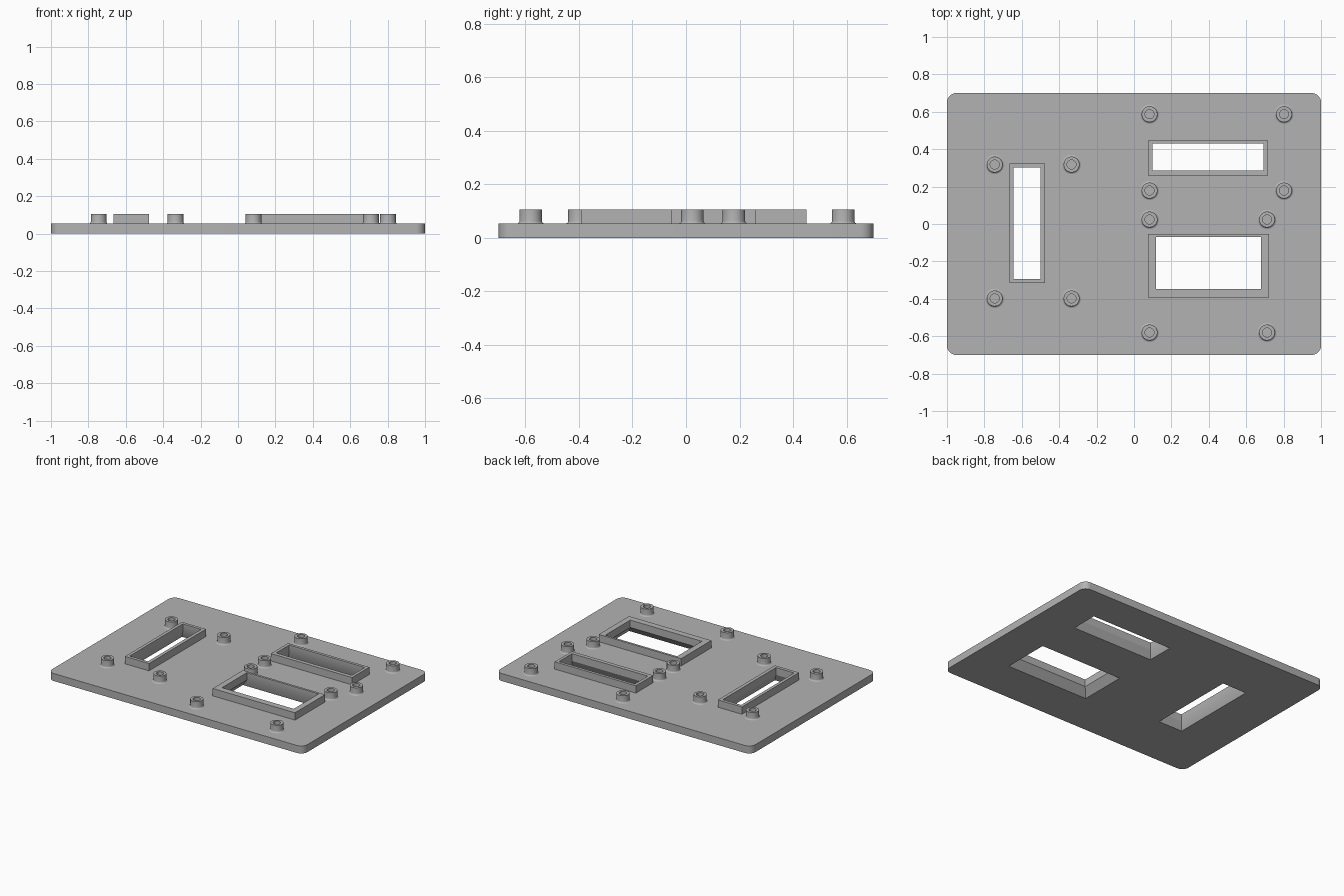
import bpy, bmesh
from math import cos, sin, pi

cube = bpy.data.objects.get("Cube")
if cube:
    bpy.data.objects.remove(cube, do_unlink=True)

grey = bpy.data.materials.new("light_grey")
grey.use_nodes = True
COLOUR = (0.45, 0.45, 0.45, 1)
grey.diffuse_color = COLOUR
grey.node_tree.nodes["Principled BSDF"].inputs["Base Color"].default_value = COLOUR

PLATE_Z, TOP_Z = 0.053, 0.105


def rectangle(x0, x1, y0, y1):
    return [(x0, y0), (x1, y0), (x1, y1), (x0, y1)]


def circle(r, cx=0, cy=0, n=32):
    return [(cx + r * cos(2 * pi * i / n), cy + r * sin(2 * pi * i / n)) for i in range(n)]


def rounded_rectangle(hx, hy, r, steps=8):
    pts = []
    for k, (sx, sy) in enumerate([(1, 1), (-1, 1), (-1, -1), (1, -1)]):
        for i in range(steps + 1):
            a = pi / 2 * (k + i / steps)
            pts.append((sx * (hx - r) + r * cos(a), sy * (hy - r) + r * sin(a)))
    return pts


def ring(bm, pts, z):
    return [bm.verts.new((x, y, z)) for x, y in pts]


def loft(bm, rings):
    for a, b in zip(rings, rings[1:]):
        for i in range(len(a)):
            j = (i + 1) % len(a)
            bm.faces.new((a[i], a[j], b[j], b[i]))


def fill(bm, loops, up):
    edges = []
    for loop in loops:
        for a, b in zip(loop, loop[1:] + loop[:1]):
            edges.append(bm.edges.get((a, b)) or bm.edges.new((a, b)))
    made = bmesh.ops.triangle_fill(bm, edges=edges, use_beauty=True, normal=(0, 0, up))
    for f in made["geom"]:
        if isinstance(f, bmesh.types.BMFace):
            f.normal_update()
            if f.normal.z * up < 0:
                f.normal_flip()


def finish(bm, name, location=(0, 0, 0)):
    mesh = bpy.data.meshes.new(name)
    bm.to_mesh(mesh)
    bm.free()
    mesh.materials.append(grey)
    obj = bpy.data.objects.new(name, mesh)
    obj.location = location
    bpy.context.collection.objects.link(obj)
    bpy.ops.object.select_all(action="DESELECT")
    obj.select_set(True)
    bpy.context.view_layer.objects.active = obj
    bpy.ops.object.shade_smooth_by_angle(angle=0.4)
    return obj


# Openings: outer rim and inner clear window
openings = {
    "side_window": (rectangle(-0.665, -0.476, -0.316, 0.323),
                    rectangle(-0.643, -0.5, -0.293, 0.301)),
    "upper_window": (rectangle(0.078, 0.714, 0.257, 0.45),
                     rectangle(0.1, 0.693, 0.285, 0.43)),
    "lower_window": (rectangle(0.076, 0.721, -0.392, -0.053),
                     rectangle(0.118, 0.68, -0.347, -0.069)),
}

# Base plate with rounded corners and three holes
bm = bmesh.new()
outline = rounded_rectangle(1, 0.7, 0.05)
levels = []
for z in (0, PLATE_Z):
    levels.append([ring(bm, outline, z)] + [ring(bm, o, z) for o, _ in openings.values()])
loft(bm, [levels[0][0], levels[1][0]])
fill(bm, levels[0], -1)
fill(bm, levels[1], 1)
finish(bm, "base_plate")

# Raised frames, flaring outward through the plate to the underside
for name, (outer, inner) in openings.items():
    bm = bmesh.new()
    loft(bm, [ring(bm, outer, PLATE_Z), ring(bm, outer, TOP_Z), ring(bm, inner, TOP_Z),
              ring(bm, inner, PLATE_Z), ring(bm, outer, 0)])
    finish(bm, name + "_frame")

# Screw bosses: filleted foot, straight body, blind hole
BODY, FILLET, HOLE = 0.042, 0.01, 0.024
# Each group is the four corners of one rectangle of bosses
groups = [(-0.745, -0.334, -0.398, 0.318),
          (0.083, 0.802, 0.179, 0.587),
          (0.083, 0.711, -0.58, 0.024)]
for x0, x1, y0, y1 in groups:
    for x, y in rectangle(x0, x1, y0, y1):
        bm = bmesh.new()
        rings = []
        for i in range(5):
            a = pi / 2 * i / 4
            rings.append(ring(bm, circle(BODY + FILLET * (1 - sin(a))), FILLET * (1 - cos(a))))
        height = TOP_Z - PLATE_Z
        rings += [ring(bm, circle(BODY), height), ring(bm, circle(HOLE), height),
                  ring(bm, circle(HOLE), 0.001)]
        loft(bm, rings)
        bm.faces.new(rings[-1])
        finish(bm, "screw_boss", (x, y, PLATE_Z))
